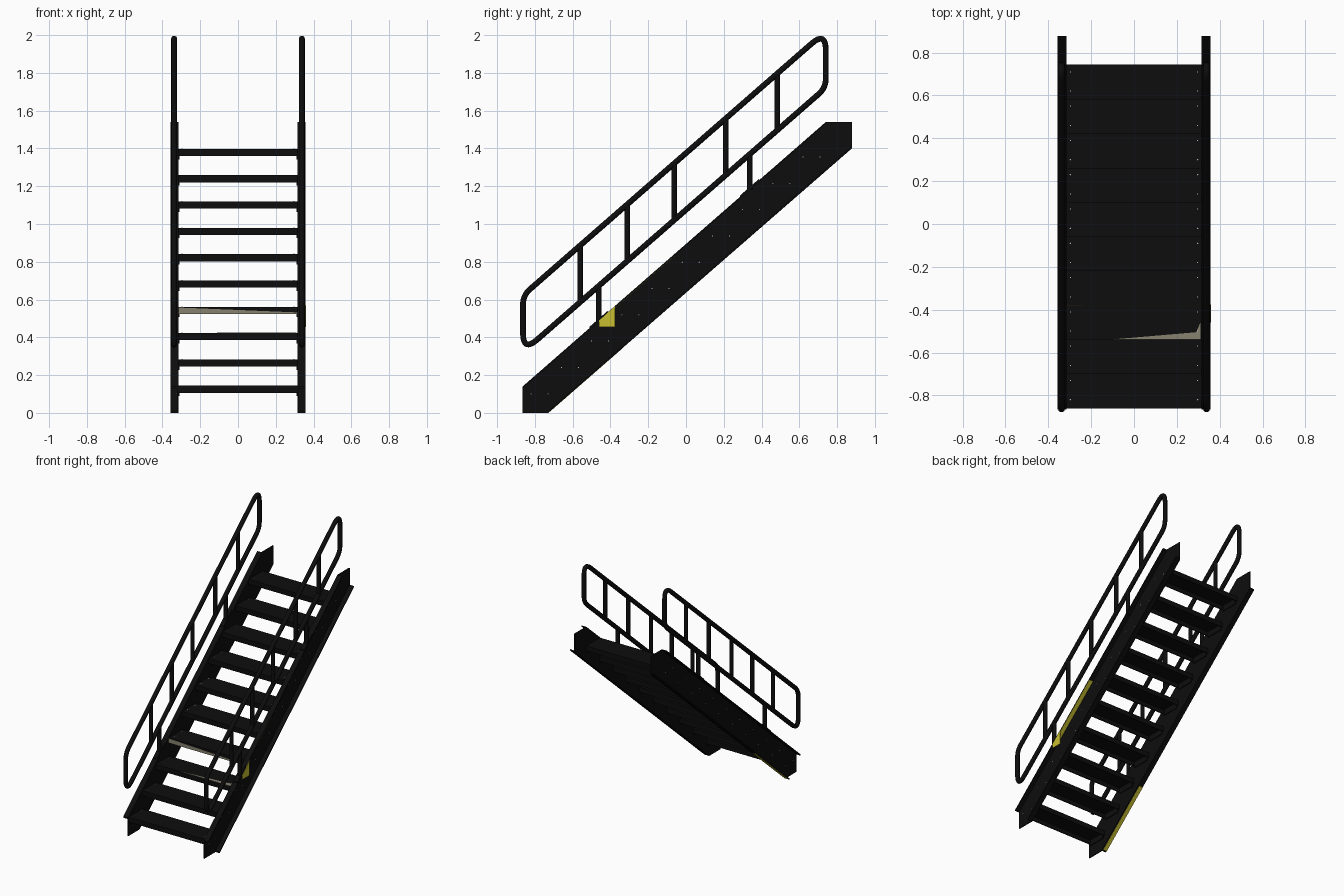
import bpy, bmesh, math
from mathutils import Vector

if "Cube" in bpy.data.objects:
    bpy.data.objects.remove(bpy.data.objects["Cube"])


def material(name, rgb):
    m = bpy.data.materials.new(name)
    m.diffuse_color = (*rgb, 1)
    m.use_nodes = True
    m.node_tree.nodes["Principled BSDF"].inputs["Base Color"].default_value = m.diffuse_color
    return m


BLACK = material("black", (0.004, 0.004, 0.004))
YELLOW = material("yellow", (0.58, 0.52, 0.03))
BEIGE = material("beige", (0.24, 0.22, 0.16))
GREY = material("light_grey", (0.5, 0.5, 0.5))
SLOPE = 1.40 / 1.605


def finish(name, bm, mat):
    bmesh.ops.recalc_face_normals(bm, faces=bm.faces)
    me = bpy.data.meshes.new(name)
    bm.to_mesh(me)
    bm.free()
    me.materials.append(mat)
    ob = bpy.data.objects.new(name, me)
    bpy.context.collection.objects.link(ob)
    return ob


def prism(name, pts, x0, x1, mat):
    """Side profile of (y, z) points extruded from x0 to x1."""
    bm = bmesh.new()
    f = bm.faces.new([bm.verts.new((x0, y, z)) for y, z in pts])
    r = bmesh.ops.extrude_face_region(bm, geom=[f])
    bmesh.ops.translate(bm, vec=(x1 - x0, 0, 0),
                        verts=[v for v in r["geom"] if isinstance(v, bmesh.types.BMVert)])
    return finish(name, bm, mat)


def sloped(name, y0, z0, y1, t, x0, x1, mat):
    """Strip following the stair slope, t = vertical thickness (signed)."""
    z1 = z0 + (y1 - y0) * SLOPE
    return prism(name, [(y0, z0), (y1, z1), (y1, z1 + t), (y0, z0 + t)], x0, x1, mat)


def tube(name, pts, r, cyclic=False):
    cu = bpy.data.curves.new(name, "CURVE")
    cu.dimensions = "3D"
    cu.bevel_depth = r
    cu.bevel_resolution = 3
    cu.use_fill_caps = True
    sp = cu.splines.new("POLY")
    sp.points.add(len(pts) - 1)
    for p, c in zip(sp.points, pts):
        p.co = (*c, 1)
    sp.use_cyclic_u = cyclic
    cu.materials.append(BLACK)
    ob = bpy.data.objects.new(name, cu)
    bpy.context.collection.objects.link(ob)


def rounded(corners, x):
    """Closed loop with each (y, z, cut) corner rounded off."""
    out, n = [], len(corners)
    for i, (y, z, cut) in enumerate(corners):
        c = Vector((x, y, z))
        a = Vector((x, *corners[i - 1][:2]))
        b = Vector((x, *corners[(i + 1) % n][:2]))
        a, b = c + (a - c).normalized() * cut, c + (b - c).normalized() * cut
        for k in range(9):
            t = k / 8
            out.append(a * (1 - t) ** 2 + c * 2 * t * (1 - t) + b * t * t)
    return out


def upper(y):
    return 0.625 + (y + 0.86) * SLOPE


def lower(y):
    return 0.325 + (y + 0.86) * SLOPE


def top_edge(y):
    return 0.14 + (y + 0.865) * SLOPE


HEX = [(-0.865, 0), (-0.73, 0), (0.878, 1.40), (0.878, 1.54), (0.74, 1.54), (-0.865, 0.14)]
for s, side in ((-1, "left"), (1, "right")):
    # channel-shaped stringer: web inside, flanges pointing outward
    prism(side + "_stringer_web", HEX, s * 0.316, s * 0.323, BLACK)
    sloped(side + "_top_flange", -0.865, 0.14, 0.74, -0.01, s * 0.316, s * 0.357, BLACK)
    sloped(side + "_bottom_flange", -0.73, 0.0, 0.878, 0.01, s * 0.316, s * 0.357, BLACK)

    # handrail loop, balusters and mounting posts
    x = s * 0.338
    loop = [(-0.863, lower(-0.863), 0.1), (-0.863, upper(-0.863), 0.05),
            (0.74, upper(0.74), 0.1), (0.74, lower(0.74), 0.05)]
    tube(side + "_handrail", rounded(loop, x), 0.016, True)
    for y in (-0.56, -0.31, -0.063, 0.21, 0.483):
        tube(side + "_baluster", [(x, y, lower(y)), (x, y, upper(y))], 0.015)
    for y in (-0.462, 0.337):
        tube(side + "_mounting_post", [(x, y, top_edge(y) - 0.005), (x, y, lower(y))], 0.015)
        sloped(side + "_post_foot", y - 0.05, top_edge(y - 0.05), y + 0.05, 0.007,
               s * 0.322, s * 0.354, BLACK)

# treads: folded plates with lips, angle brackets and bolts
for i in range(10):
    y, z = -0.86 + 0.16 * i, 0.144 + 0.1393 * i
    d, h, t = 0.165, 0.038, 0.006
    prism("tread", [(y, z), (y + d, z), (y + d, z - h), (y + d - t, z - h),
                    (y + d - t, z - t), (y + t, z - t), (y + t, z - h), (y, z - h)],
          -0.316, 0.316, BLACK)
    for s in (-1, 1):
        a, b = y + 0.015, y + d - 0.015
        prism("bracket_leg", [(a, z - t), (b, z - t), (b, z - 0.055), (a, z - 0.055)],
              s * 0.31, s * 0.317, BLACK)
        prism("bracket_shelf", [(a, z - t), (b, z - t), (b, z - 0.012), (a, z - 0.012)],
              s * 0.28, s * 0.317, BLACK)
        for by in (y + 0.04, y + 0.13):
            for name, loc, rot in (("side_bolt", (s * 0.3235, by, z - 0.043), math.pi / 2),
                                   ("top_bolt", (s * 0.297, by, z), 0)):
                bpy.ops.mesh.primitive_cylinder_add(vertices=8, radius=0.003, depth=0.004,
                                                    location=loc, rotation=(0, rot, 0))
                ob = bpy.context.object
                ob.name = name
                ob.data.materials.append(GREY)


def wedge(name, pts, offset, mat):
    """Thin coloured plate from a few 3D points."""
    bm = bmesh.new()
    f = bm.faces.new([bm.verts.new(p) for p in pts])
    r = bmesh.ops.extrude_face_region(bm, geom=[f])
    bmesh.ops.translate(bm, vec=offset,
                        verts=[v for v in r["geom"] if isinstance(v, bmesh.types.BMVert)])
    finish(name, bm, mat)


# worn beige patches on two treads
z3, y3 = 0.144 + 3 * 0.1393, -0.86 + 3 * 0.16
wedge("beige_front_patch", [(-0.316, y3, z3 - 0.038), (0.316, y3, z3 - 0.038),
                            (0.316, y3, z3 - 0.03), (-0.316, y3, z3 - 0.004)],
      (0, -0.002, 0), BEIGE)
z2 = 0.144 + 2 * 0.1393
wedge("beige_top_patch", [(-0.11, -0.539, z2), (0.31, -0.539, z2), (0.31, -0.46, z2),
                          (0.29, -0.505, z2), (0.0, -0.53, z2)], (0, 0, 0.002), BEIGE)

# yellow patches on the stringers
prism("yellow_side_patch", [(-0.46, 0.455), (-0.375, 0.455), (-0.375, top_edge(-0.375)),
                            (-0.46, top_edge(-0.46) - 0.005)], 0.355, 0.359, YELLOW)
sloped("yellow_flange_strip", -0.46, top_edge(-0.46) - 0.01, -0.06, -0.002, 0.323, 0.357, YELLOW)
sloped("yellow_bottom_strip", -0.72, 0.0087, -0.33, -0.002, -0.357, -0.325, YELLOW)
